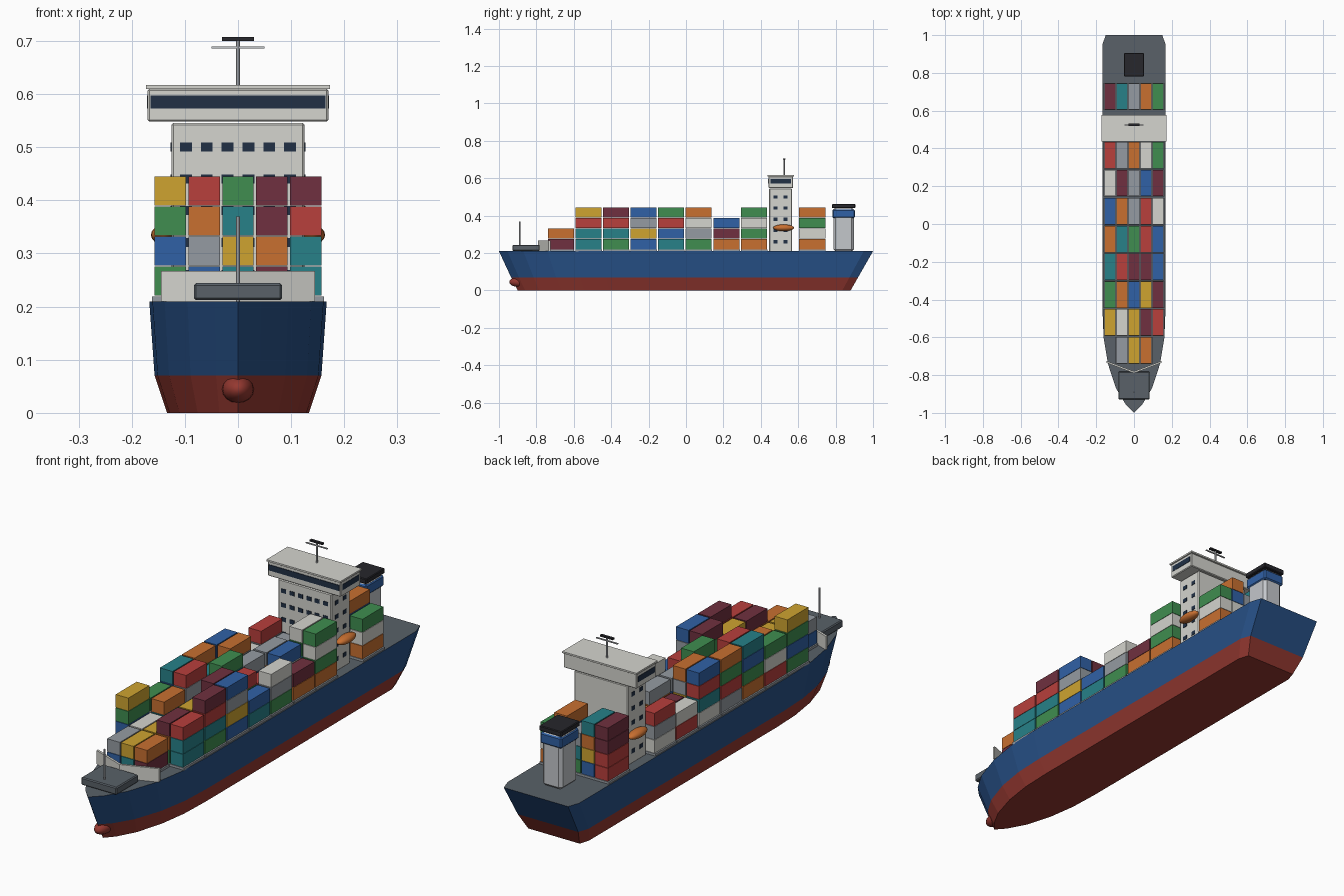
import bpy, bmesh
from mathutils import Matrix

if "Cube" in bpy.data.objects:
    bpy.data.objects.remove(bpy.data.objects["Cube"])

COLORS = {
    "hull_blue": (0.02, 0.08, 0.24), "hull_red": (0.30, 0.04, 0.03), "deck": (0.10, 0.12, 0.14),
    "white": (0.66, 0.66, 0.62), "grey": (0.30, 0.33, 0.36), "light_grey": (0.55, 0.57, 0.60),
    "glass": (0.015, 0.03, 0.06), "black": (0.02, 0.02, 0.025), "red": (0.48, 0.05, 0.045),
    "blue": (0.03, 0.12, 0.38), "green": (0.05, 0.27, 0.08), "yellow": (0.62, 0.37, 0.03),
    "orange": (0.58, 0.16, 0.03), "teal": (0.02, 0.22, 0.25), "maroon": (0.16, 0.03, 0.05),
}
MATS = {}
for key, rgb in COLORS.items():
    MATS[key] = bpy.data.materials.new(key)
    MATS[key].diffuse_color = (*rgb, 1)


def add_object(name, bm, *mats):
    bmesh.ops.recalc_face_normals(bm, faces=bm.faces)
    mesh = bpy.data.meshes.new(name)
    bm.to_mesh(mesh)
    bm.free()
    for m in mats:
        mesh.materials.append(MATS[m])
    obj = bpy.data.objects.new(name, mesh)
    bpy.context.collection.objects.link(obj)
    return obj


def boxes(name, spans, mat, bevel=0):
    """One object of boxes, each given as (x0, x1, y0, y1, z0, z1)."""
    bm = bmesh.new()
    for x0, x1, y0, y1, z0, z1 in spans:
        mid = Matrix.Translation(((x0 + x1) / 2, (y0 + y1) / 2, (z0 + z1) / 2))
        bmesh.ops.create_cube(bm, size=1, matrix=mid @ Matrix.Diagonal((x1 - x0, y1 - y0, z1 - z0, 1)))
    obj = add_object(name, bm, mat)
    if bevel:
        mod = obj.modifiers.new("bevel", "BEVEL")
        mod.width, mod.segments = bevel, 1
    return obj


def pole(name, y, z0, z1, r, mat):
    bm = bmesh.new()
    bmesh.ops.create_cone(bm, cap_ends=True, segments=8, radius1=r, radius2=r, depth=z1 - z0,
                          matrix=Matrix.Translation((0, y, (z0 + z1) / 2)))
    return add_object(name, bm, mat)


def ellipsoid(name, loc, radii, mat, u=16, v=10):
    bm = bmesh.new()
    # poles of the sphere lie along the ship
    bmesh.ops.create_uvsphere(bm, u_segments=u, v_segments=v, radius=1,
                              matrix=Matrix.Translation(loc) @ Matrix.Diagonal((*radii, 1))
                              @ Matrix.Rotation(1.5707963, 4, 'X'))
    obj = add_object(name, bm, mat)
    for p in obj.data.polygons:
        p.use_smooth = True
    return obj


# Hull: deck outline lofted through keel, waterline and deck levels
half = [(-1, 0), (-.955, .044), (-.87, .095), (-.74, .138), (-.6, .161), (-.45, .167), (.95, .167), (1, .15)]
outline = half + [(y, -x) for y, x in reversed(half[1:])]
levels = [(0, -.90, .88, .80), (.07, -.935, .92, .94), (.21, -1, 1, 1)]  # z, bow y, stern y, width factor
bm = bmesh.new()
rings = []
for z, bow, stern, w in levels:
    rings.append([bm.verts.new((x * w, bow + (y + 1) / 2 * (stern - bow), z)) for y, x in outline])
n = len(outline)
for k in range(2):
    for i in range(n):
        j = (i + 1) % n
        f = bm.faces.new((rings[k][i], rings[k][j], rings[k + 1][j], rings[k + 1][i]))
        f.material_index = k
bm.faces.new(rings[0])
bm.faces.new(rings[2]).material_index = 2
add_object("hull", bm, "hull_red", "hull_blue", "deck")
ellipsoid("bulbous_bow", (0, -.89, .045), (.03, .055, .027), "hull_red")

# Bow deck: platform, foremast and V-shaped breakwater
boxes("bow_platform", [(-.083, .083, -.928, -.782, .212, .244)], "deck", .004)
pole("foremast", -.89, .21, .37, .004, "light_grey")
bm = bmesh.new()
plan = [(-.145, -.735), (0, -.79), (.145, -.735), (.145, -.725), (0, -.78), (-.145, -.725)]
lo, hi = [[bm.verts.new((x, y, z)) for x, y in plan] for z in (.21, .267)]
for i in range(6):
    j = (i + 1) % 6
    bm.faces.new((lo[i], lo[j], hi[j], hi[i]))
for ring in (lo, hi):
    bm.faces.new((ring[0], ring[1], ring[4], ring[5]))
    bm.faces.new((ring[1], ring[2], ring[3], ring[4]))
add_object("breakwater", bm, "white")

# Containers: per bay, five stacks from port to starboard, each listed bottom to top
bays = [
    (-.669, "- BS TY MO -"),
    (-.521, "GBGY BW RY GOM TTR"),
    (-.374, "RWG BTO GB SRY GTRM"),
    (-.227, "OGBT YBSR TM WRGM BYSB"),
    (-.080, "SRGO BOT YRTG MGR TB"),
    (.067, "WTRB GYSO MBS OR GSW"),
    (.217, "RW TM GOS YWB OM"),
    (.364, "WSR YS BO MTGW OGWG"),
    (.675, "RRMM BYOT GTS SWBO OWG"),
]
letters = dict(R="red", B="blue", G="green", Y="yellow", O="orange", T="teal", M="maroon", W="white", S="grey")
spans = {c: [] for c in letters}
covers = []
for y, text in bays:
    stacks = text.split()
    edge = .098 if stacks[0] == "-" else .162
    covers.append((-edge, edge, y - .071, y + .071, .208, .2195))
    for col, stack in enumerate(stacks):
        x = (col - 2) * .0637
        for row, c in enumerate(stack.replace("-", "")):
            z = .2205 + row * .0565
            spans[c].append((x - .0295, x + .0295, y - .07, y + .07, z, z + .0548))
boxes("hatch_covers", covers, "grey")
for c, name in letters.items():
    boxes("containers_" + name, spans[c], name)

# Accommodation tower with windows on front and sides
boxes("tower", [(-.125, .125, .445, .567, .208, .546)], "white", .004)
win = []
for z in (.26, .32, .38, .44, .50):
    for i in range(6):
        x = (i - 2.5) * .0392
        win.append((x - .011, x + .011, .443, .45, z - .008, z + .009))
    for y in (.478, .532):
        for s in (-1, 1):
            win.append((s * .1245 - .0025, s * .1245 + .0025, y - .011, y + .011, z - .008, z + .009))
boxes("tower_windows", win, "glass")

# Bridge, window band and roof
boxes("bridge", [(-.17, .17, .441, .573, .548, .61)], "white", .003)
boxes("bridge_windows", [(-.165, .165, .4385, .445, .573, .597),
                         (-.1715, -.165, .452, .562, .573, .597),
                         (.165, .1715, .452, .562, .573, .597)], "glass")
boxes("bridge_roof", [(-.173, .173, .436, .578, .61, .617)], "white")

# Radar mast
pole("radar_mast", .525, .615, .702, .004, "light_grey")
boxes("mast_yard", [(-.05, .05, .522, .528, .686, .690)], "light_grey")
boxes("radar_bar", [(-.03, .03, .519, .531, .700, .707)], "black")

# Lifeboats on both sides
for side, s in (("left", -1), ("right", 1)):
    ellipsoid("lifeboat_" + side, (s * .14, .522, .335), (.024, .056, .018), "orange")

# Funnel
boxes("funnel", [(-.046, .046, .788, .898, .208, .445)], "light_grey", .012)
boxes("funnel_band", [(-.05, .05, .783, .903, .387, .434)], "blue", .006)
boxes("funnel_cap", [(-.052, .052, .781, .905, .440, .462)], "black", .003)

for m in bpy.data.materials:
    if m.users and not m.is_grease_pencil:
        m.use_nodes = True
        m.node_tree.nodes["Principled BSDF"].inputs["Base Color"].default_value = m.diffuse_color
